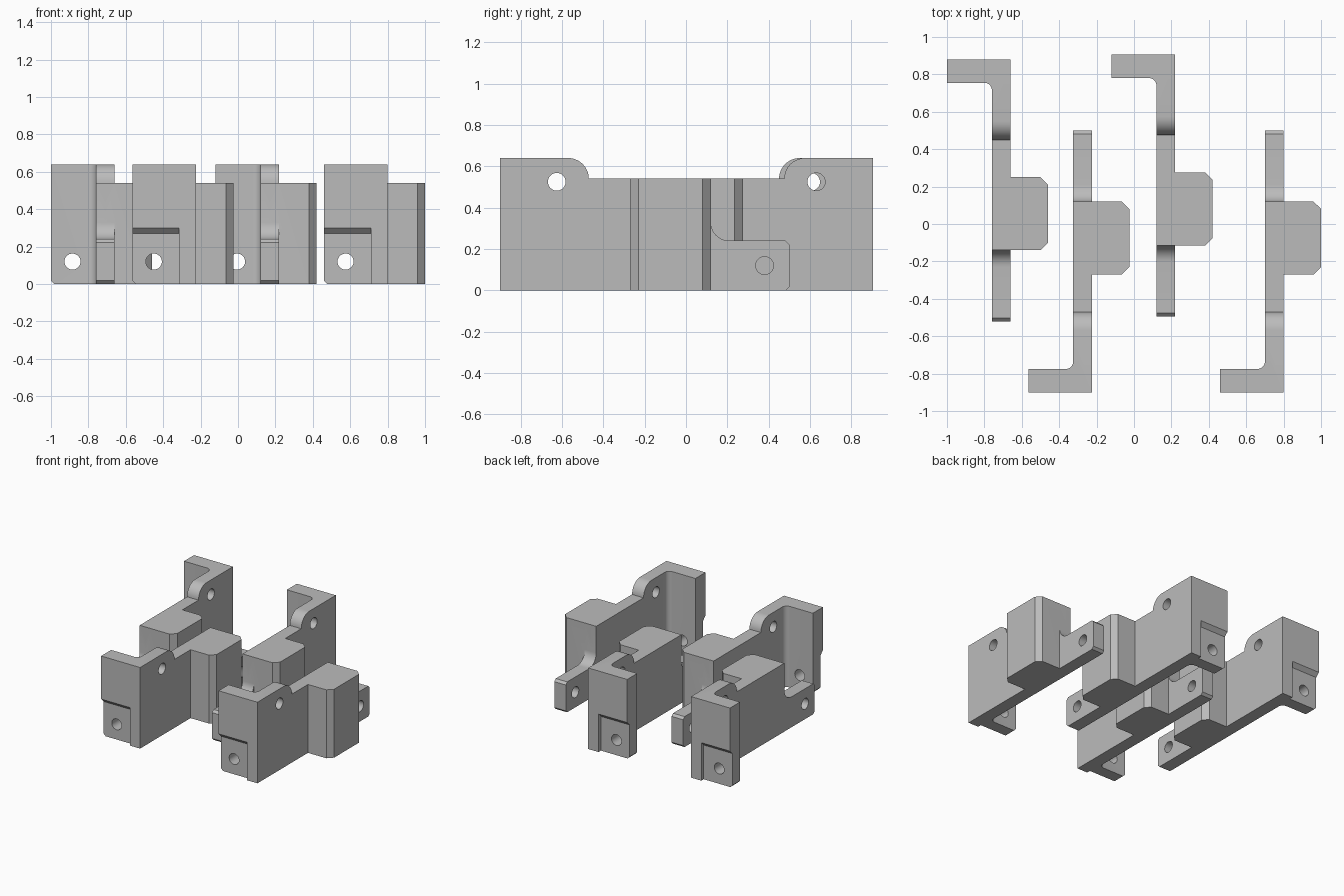
import bpy, bmesh, math
from mathutils import Matrix

cube = bpy.data.objects.get("Cube")
if cube:
    bpy.data.objects.remove(cube, do_unlink=True)

grey = bpy.data.materials.new("plain grey")
grey.use_nodes = True
colour = (0.5, 0.5, 0.5, 1)
grey.diffuse_color = colour
grey.node_tree.nodes["Principled BSDF"].inputs["Base Color"].default_value = colour


def arc(cu, cv, r, start, end, steps=10):
    angles = [math.radians(start + (end - start) * i / steps) for i in range(steps + 1)]
    return [(cu + r * math.cos(a), cv + r * math.sin(a)) for a in angles]


def prism(name, points, axis, low, high):
    """Extrude a 2D outline along one axis (0 = x, 1 = y, 2 = z)."""
    bm = bmesh.new()

    def place(p, d):
        co = list(p)
        co.insert(axis, d)
        return co
    face = bm.faces.new([bm.verts.new(place(p, low)) for p in points])
    grown = bmesh.ops.extrude_face_region(bm, geom=[face])["geom"]
    move = [0, 0, 0]
    move[axis] = high - low
    bmesh.ops.translate(bm, vec=move, verts=[g for g in grown if isinstance(g, bmesh.types.BMVert)])
    bmesh.ops.recalc_face_normals(bm, faces=bm.faces)
    mesh = bpy.data.meshes.new(name)
    bm.to_mesh(mesh)
    bm.free()
    mesh.materials.append(grey)
    ob = bpy.data.objects.new(name, mesh)
    bpy.context.collection.objects.link(ob)
    return ob


def hole(name, u, v, axis, low, high):
    return prism(name, arc(u, v, 0.043, 0, 360, 32)[:-1], axis, low, high)


H, TOP, T, C = 0.64, 0.54, 0.1, 0.018   # flange height, body height, plate thickness, small chamfer

# Plate with rounded shoulder at one end and low tab at the other
outline = [(0, 0), (1.4 - C, 0), (1.4, C), (1.4, 0.24 - C), (1.4 - C, 0.24)]
outline += arc(1.11, 0.33, 0.09, 270, 180)
outline += [(1.02, TOP)] + arc(0.33, TOP, 0.1, 0, 90) + [(0, H)]
plate = prism("plate", outline, 0, 0, T)

# Flange, its inner fillet and the chamfered block
flange = prism("flange", [(-0.24 + C, 0), (0.05, 0), (0.05, H), (-0.24, H), (-0.24, C)], 1, 0, 0.125)
fillet = prism("fillet", [(0.03, 0.1), (-0.04, 0.1)] + arc(-0.04, 0.165, 0.04, -90, 0)
               + [(0.03, 0.165)], 2, 0, H)
block = prism("block", [(0.05, 0.63), (0.26, 0.63), (0.3, 0.67), (0.3, 0.98), (0.26, 1.02), (0.05, 1.02)],
              2, 0, TOP)

# Recess in the flange's outer face, and the three bolt holes
recess = prism("recess", [(-0.1, -0.1), (0.03, -0.1), (0.03, 0.27), (0, 0.3), (-0.1, 0.4)], 0, -0.4, 0.01)
holes = [hole("flange_hole", -0.125, 0.12, 1, -0.1, 0.3),
         hole("shoulder_hole", 0.275, 0.525, 0, -0.1, 0.2),
         hole("tab_hole", 1.28, 0.12, 0, -0.1, 0.2)]

helpers = [(ob, "UNION") for ob in (flange, fillet, block)]
helpers += [(ob, "DIFFERENCE") for ob in [recess] + holes]
for ob, operation in helpers:
    ob.hide_render = True
    mod = plate.modifiers.new(ob.name, "BOOLEAN")
    mod.operation = operation
    mod.solver = "EXACT"
    mod.object = ob

# Bake the finished bracket, then drop the helper solids
bpy.context.view_layer.update()
finished = bpy.data.meshes.new_from_object(plate.evaluated_get(bpy.context.evaluated_depsgraph_get()))
for ob in [plate] + [h[0] for h in helpers]:
    bpy.data.objects.remove(ob, do_unlink=True)

# Four brackets, alternating front to back
bpy.ops.object.select_all(action="DESELECT")
layout = [("back_right_bracket", -0.76, 0.88, -1), ("front_right_bracket", -0.325, -0.9, 1),
          ("back_left_bracket", 0.12, 0.905, -1), ("front_left_bracket", 0.7, -0.9, 1)]
for name, x, y, side in layout:
    mesh = finished.copy()
    mesh.name = name
    mesh.transform(Matrix.Translation((x, y, 0)) @ Matrix.Diagonal((1, side, 1, 1)))
    if side < 0:
        mesh.flip_normals()
    bracket = bpy.data.objects.new(name, mesh)
    bpy.context.collection.objects.link(bracket)
    bracket.select_set(True)
    bpy.context.view_layer.objects.active = bracket
bpy.ops.object.shade_smooth_by_angle(angle=math.radians(30))
